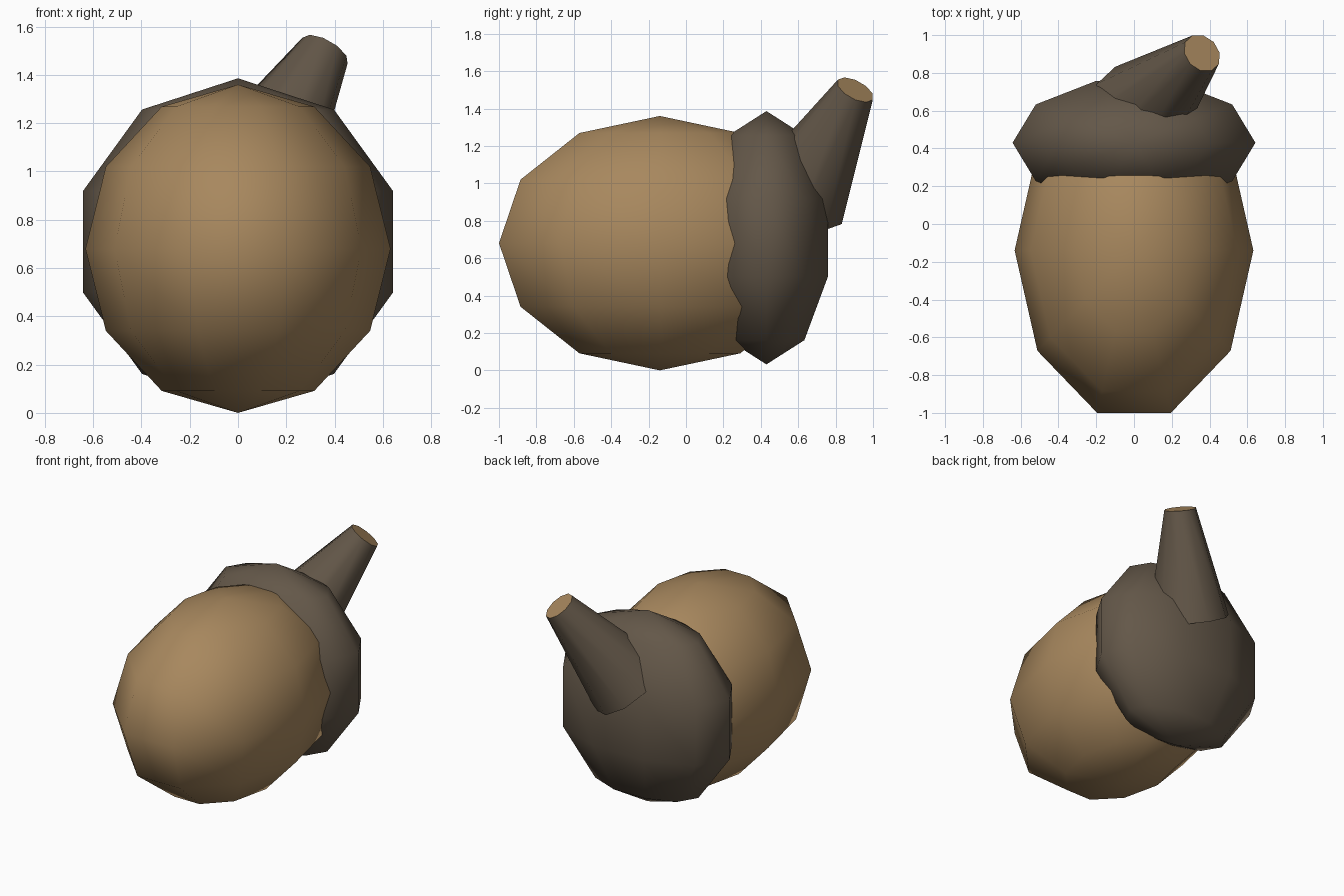
import bpy, bmesh, math
from mathutils import Vector, Matrix

cube = bpy.data.objects.get("Cube")
if cube:
    bpy.data.objects.remove(cube, do_unlink=True)


def make_material(name, rgb):
    mat = bpy.data.materials.new(name)
    mat.use_nodes = True
    color = (*rgb, 1.0)
    mat.diffuse_color = color
    mat.node_tree.nodes["Principled BSDF"].inputs["Base Color"].default_value = color
    return mat


nut_tan = make_material("nut tan", (0.39, 0.245, 0.112))
bark_brown = make_material("bark brown", (0.126, 0.096, 0.066))


def add_object(name, bm, materials):
    bmesh.ops.recalc_face_normals(bm, faces=bm.faces)
    mesh = bpy.data.meshes.new(name)
    bm.to_mesh(mesh)
    bm.free()
    obj = bpy.data.objects.new(name, mesh)
    bpy.context.collection.objects.link(obj)
    for mat in materials:
        mesh.materials.append(mat)
    bpy.ops.object.select_all(action="DESELECT")
    obj.select_set(True)
    bpy.context.view_layer.objects.active = obj
    bpy.ops.object.shade_smooth_by_angle(angle=math.radians(70))
    return obj


def ellipsoid(name, center, radii, rings, mat):
    bm = bmesh.new()
    bmesh.ops.create_uvsphere(bm, u_segments=10, v_segments=rings, radius=1)
    # Turn the sphere so that a column of vertices lies on the x axis
    first = max(bm.verts, key=lambda v: math.hypot(v.co.x, v.co.y))
    turn = Matrix.Rotation(-math.atan2(first.co.y, first.co.x), 4, "Z")
    place = Matrix.LocRotScale(Vector(center), None, Vector(radii))
    bm.transform(place @ turn)
    return add_object(name, bm, [mat])


# Nut body and cap
ellipsoid("nut_body", (0, -0.14, 0.68), (0.632, 0.904, 0.68), 6, nut_tan)
ellipsoid("cap", (0, 0.43, 0.709), (0.676, 0.363, 0.677), 5, bark_brown)

# Tapered, tilted stem with a pale cut end
axis = Vector((0.45, 0.42, 0.79)).normalized()
tip = Vector((0.36, 0.905, 1.5))
length = 0.737
bm = bmesh.new()
bmesh.ops.create_cone(bm, cap_ends=True, segments=10, radius1=0.274,
                      radius2=0.108, depth=length)
for face in bm.faces:
    face.material_index = 1 if face.calc_center_median().z > length * 0.49 else 0
tilt = axis.to_track_quat("Z", "Y").to_matrix().to_4x4()
bm.transform(Matrix.Translation(tip - axis * length / 2) @ tilt)
add_object("stem", bm, [bark_brown, nut_tan])
